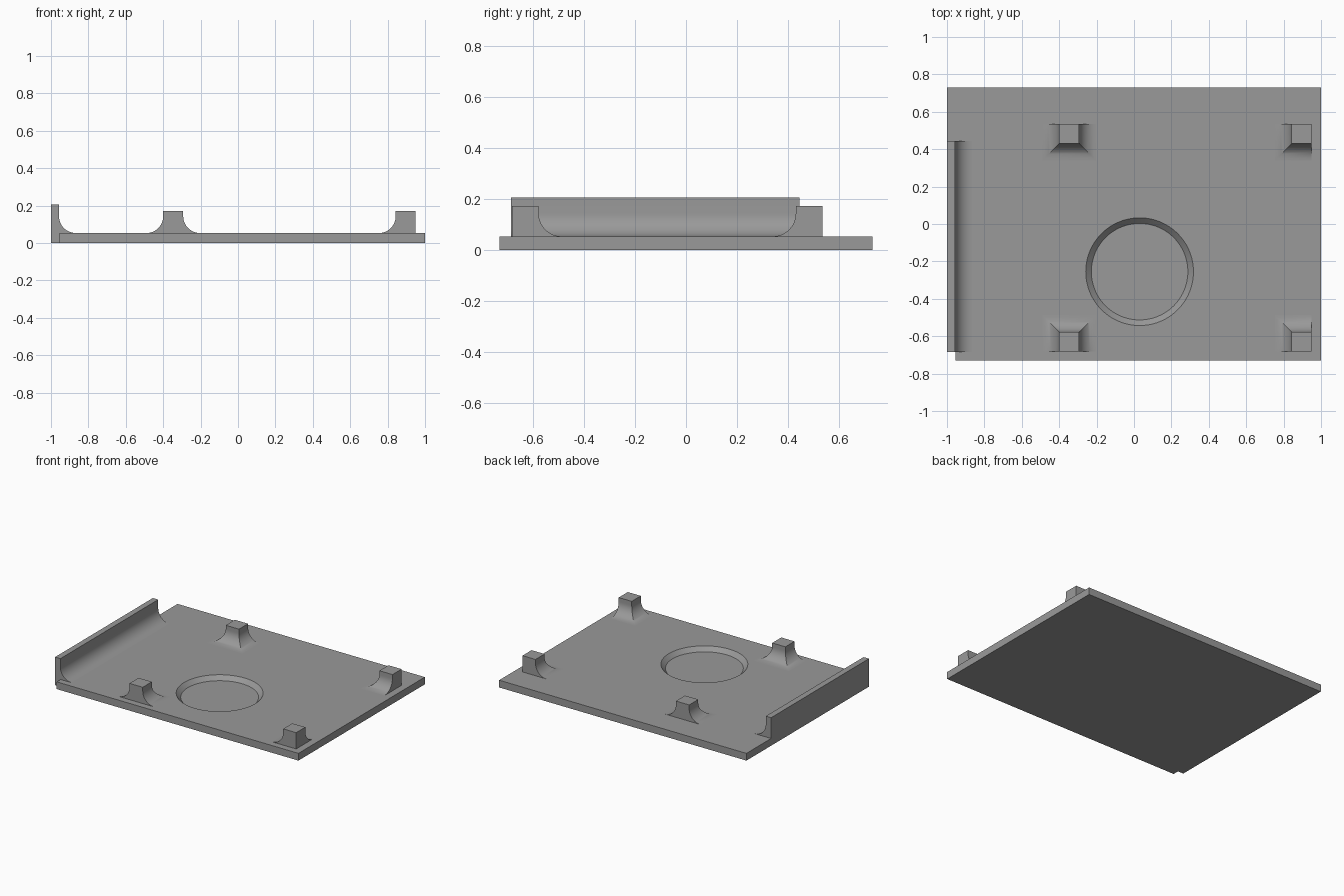
import bpy, bmesh, math

if "Cube" in bpy.data.objects:
    bpy.data.objects.remove(bpy.data.objects["Cube"])

PLATE_TOP = 0.053
FILLET = 0.09
STEPS = 12

grey = bpy.data.materials.new("mid_grey")
grey.diffuse_color = (0.32, 0.32, 0.32, 1)
grey.use_nodes = True
grey.node_tree.nodes["Principled BSDF"].inputs["Base Color"].default_value = grey.diffuse_color


def make_object(name, bm):
    bmesh.ops.recalc_face_normals(bm, faces=bm.faces)
    mesh = bpy.data.meshes.new(name)
    bm.to_mesh(mesh)
    bm.free()
    mesh.materials.append(grey)
    obj = bpy.data.objects.new(name, mesh)
    bpy.context.collection.objects.link(obj)
    return obj


def activate(obj):
    bpy.ops.object.select_all(action='DESELECT')
    obj.select_set(True)
    bpy.context.view_layer.objects.active = obj


def smooth(obj):
    activate(obj)
    bpy.ops.object.shade_smooth_by_angle(angle=math.radians(30))


def filleted_block(name, x0, x1, y0, y1, top, left=0, right=0, front=0, back=0):
    """Block on the plate whose flagged sides flare out in a concave fillet."""
    levels = []
    for i in range(STEPS + 1):
        a = math.pi / 2 * i / STEPS
        levels.append((FILLET * (1 - math.sin(a)),
                       PLATE_TOP + FILLET * (1 - math.cos(a))))
    levels.append((0, top))
    bm = bmesh.new()
    rings = []
    for d, z in levels:
        xa, xb = x0 - d * left, x1 + d * right
        ya, yb = y0 - d * front, y1 + d * back
        rings.append([bm.verts.new((x, y, z)) for x, y in
                      ((xa, ya), (xb, ya), (xb, yb), (xa, yb))])
    for low, high in zip(rings, rings[1:]):
        for i in range(4):
            j = (i + 1) % 4
            bm.faces.new((low[i], low[j], high[j], high[i]))
    bm.faces.new(rings[-1])
    # the underside is left open where it meets the plate
    obj = make_object(name, bm)
    # outward normals, checked on the top face
    if obj.data.polygons[-1].normal.z < 0:
        obj.data.flip_normals()
    smooth(obj)


# base plate with one notched corner
bm = bmesh.new()
outline = [(-0.955, -0.73), (1, -0.73), (1, 0.73), (-1, 0.73),
           (-1, -0.685), (-0.955, -0.685)]
face = bm.faces.new([bm.verts.new((x, y, 0)) for x, y in outline])
grown = bmesh.ops.extrude_face_region(bm, geom=[face])["geom"]
bmesh.ops.translate(bm, vec=(0, 0, PLATE_TOP),
                    verts=[g for g in grown if isinstance(g, bmesh.types.BMVert)])
plate = make_object("base_plate", bm)

# round recess with a sloped rim, cut into the plate
bm = bmesh.new()
depth, above = 0.03, 0.03
bmesh.ops.create_cone(bm, cap_ends=True, segments=96, radius1=0.258,
                      radius2=0.288 + above, depth=depth + above)
bmesh.ops.translate(bm, vec=(0.03, -0.255, PLATE_TOP), verts=bm.verts)
cutter = make_object("recess_cutter", bm)
cutter.hide_render = True
cut = plate.modifiers.new("recess", 'BOOLEAN')
cut.operation = 'DIFFERENCE'
cut.solver = 'EXACT'
cut.object = cutter
activate(plate)
bpy.ops.object.modifier_apply(modifier=cut.name)
bpy.data.objects.remove(cutter)
smooth(plate)

# long side wall, flared on its inner side
filleted_block("side_wall", -1, -0.957, -0.685, 0.445, 0.205, right=1)

# four posts, flared on every side but the outer ones
for row, y0, y1, front, back in (("front", -0.682, -0.577, 0, 1),
                                 ("back", 0.43, 0.535, 1, 0)):
    filleted_block(row + "_left_post", -0.4, -0.293, y0, y1, 0.172,
                   left=1, right=1, front=front, back=back)
    filleted_block(row + "_right_post", 0.843, 0.948, y0, y1, 0.172,
                   left=1, front=front, back=back)
